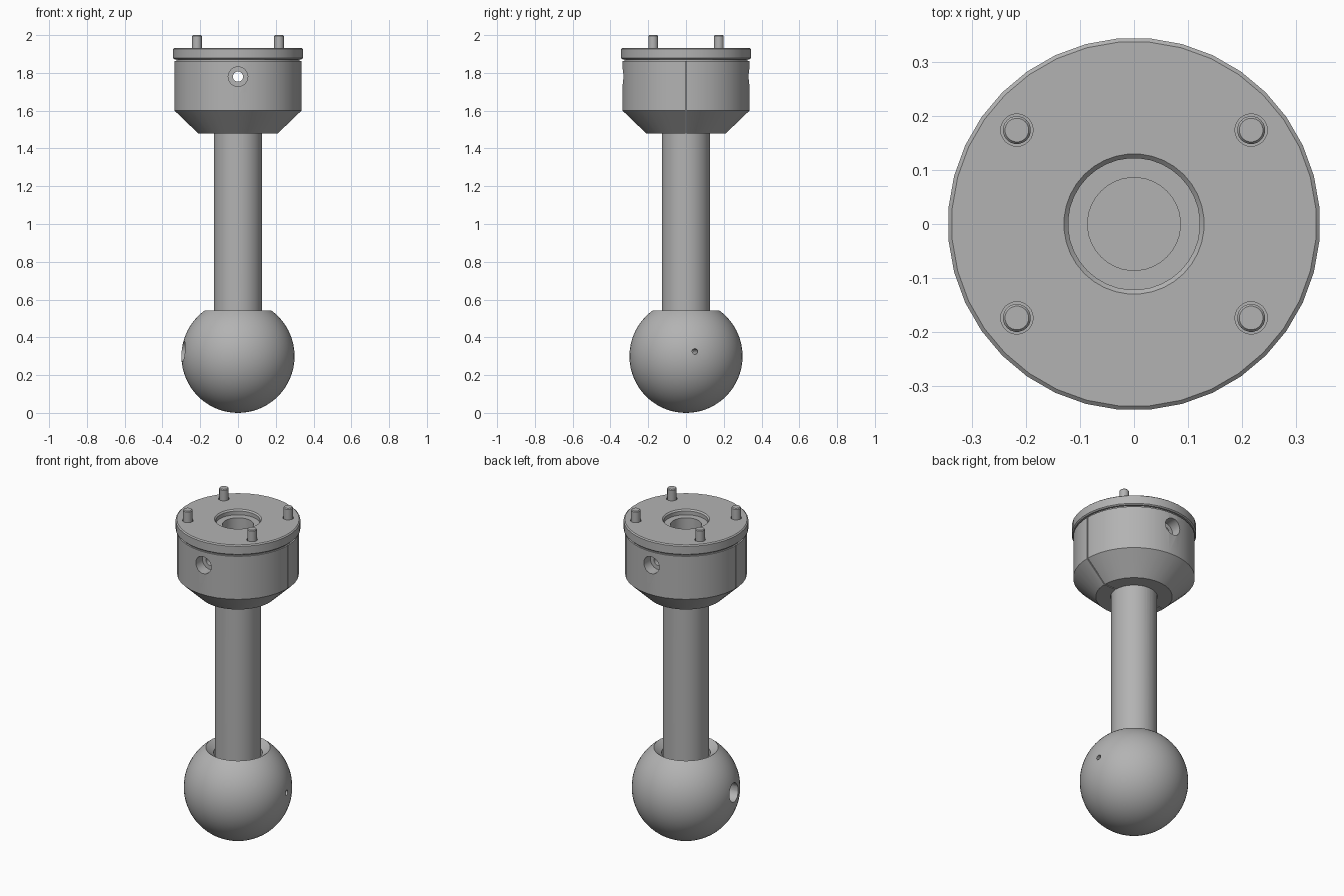
import bpy, bmesh, math
from mathutils import Matrix, Vector

default = bpy.data.objects.get("Cube")
if default:
    bpy.data.objects.remove(default, do_unlink=True)

steel = bpy.data.materials.new("steel_grey")
steel.use_nodes = True
GREY = (0.45, 0.45, 0.45, 1)
steel.diffuse_color = GREY
steel.node_tree.nodes["Principled BSDF"].inputs["Base Color"].default_value = GREY


def add_object(name, bm):
    bmesh.ops.recalc_face_normals(bm, faces=bm.faces)
    mesh = bpy.data.meshes.new(name)
    bm.to_mesh(mesh)
    bm.free()
    mesh.materials.append(steel)
    obj = bpy.data.objects.new(name, mesh)
    bpy.context.collection.objects.link(obj)
    return obj


def lathe(name, profile, sides, centre=(0, 0)):
    """Turn a closed (radius, height) profile about a vertical axis."""
    bm = bmesh.new()
    rings = []
    for i in range(sides):
        a = math.tau * (i + 0.5) / sides
        rings.append([bm.verts.new((centre[0] + r * math.cos(a),
                                    centre[1] + r * math.sin(a), z)) for r, z in profile])
    n = len(profile)
    for i in range(sides):
        here, there = rings[i], rings[(i + 1) % sides]
        for j in range(n):
            k = (j + 1) % n
            if profile[j][0] or profile[k][0]:
                bm.faces.new((here[j], there[j], there[k], here[k]))
    bmesh.ops.remove_doubles(bm, verts=bm.verts, dist=1e-5)
    bmesh.ops.dissolve_degenerate(bm, edges=bm.edges, dist=1e-5)
    return add_object(name, bm)


def rod_cutter(start, end, radius, sides=24):
    start, end = Vector(start), Vector(end)
    axis = end - start
    bm = bmesh.new()
    place = Matrix.Translation((start + end) / 2) @ axis.to_track_quat("Z", "Y").to_matrix().to_4x4()
    bmesh.ops.create_cone(bm, cap_ends=True, segments=sides, radius1=radius,
                          radius2=radius, depth=axis.length, matrix=place)
    return add_object("cutter", bm)


def box_cutter(size, centre):
    bm = bmesh.new()
    bmesh.ops.create_cube(bm, size=1, matrix=Matrix.Translation(centre) @ Matrix.Diagonal((*size, 1)))
    return add_object("cutter", bm)


def cut(obj, cutter):
    cutter.hide_render = True
    mod = obj.modifiers.new("cut", "BOOLEAN")
    mod.operation, mod.solver, mod.object = "DIFFERENCE", "EXACT", cutter
    bpy.context.view_layer.objects.active = obj
    bpy.ops.object.modifier_apply(modifier=mod.name)
    bpy.data.objects.remove(cutter, do_unlink=True)


def smooth(obj):
    bpy.ops.object.select_all(action="DESELECT")
    obj.select_set(True)
    bpy.context.view_layer.objects.active = obj
    bpy.ops.object.shade_smooth_by_angle(angle=math.radians(30))


# Ball with a countersunk socket for the shaft
R, RIM = 0.3, 0.178
low, high = -math.pi / 2, math.acos(RIM / R)
arc = [low + (high - low) * i / 28 for i in range(29)]
ball_profile = [(0 if i == 0 else R * math.cos(a), R + R * math.sin(a)) for i, a in enumerate(arc)]
ball_profile += [(0.135, 0.51), (0.135, 0.2), (0, 0.2)]
ball = lathe("ball", ball_profile, 56)

# Hollow shaft, closed at the foot
shaft = lathe("shaft", [(0, 0.21), (0.128, 0.21), (0.128, 1.9), (0.086, 1.9),
                        (0.086, 0.45), (0, 0.45)], 36)

# Set screw hole across the ball: wide on one side, narrow on the other
across = Vector((0.987, 0.158, 0))
mid = Vector((0, 0, 0.325))
cut(ball, rod_cutter(mid - across * 0.4, mid - across * 0.1, 0.055))
cut(ball, rod_cutter(mid + across * 0.1, mid + across * 0.4, 0.015, 16))

# Clamp collar split in two halves, with a cone below
collar = lathe("clamp_collar", [(0.13, 1.48), (0.212, 1.48), (0.337, 1.6),
                                (0.337, 1.862), (0.13, 1.862)], 36)
for side in (-1, 1):
    cut(collar, rod_cutter((0, side * 0.27, 1.78), (0, side * 0.4, 1.78), 0.052))
    cut(collar, box_cutter((0.3, 0.006, 0.6), (side * 0.27, 0, 1.7)))

# Bolt hole through collar and shaft
for part in (collar, shaft):
    cut(part, rod_cutter((0, -0.5, 1.78), (0, 0.5, 1.78), 0.027))

# Flange disc on a narrow neck, with a countersunk bore
flange = lathe("flange", [(0.13, 1.858), (0.328, 1.858), (0.328, 1.872), (0.338, 1.872),
                          (0.345, 1.878), (0.345, 1.927), (0.338, 1.933),
                          (0.13, 1.933), (0.122, 1.925), (0.122, 1.902), (0.13, 1.902)], 36)

# Four locating pins seated in shallow sockets
pins = []
for sx in (-1, 1):
    for sy in (-1, 1):
        spot = (sx * 0.217, sy * 0.174)
        cut(flange, rod_cutter((*spot, 1.92), (*spot, 1.96), 0.03))
        pins.append(lathe("locating_pin", [(0, 1.89), (0.026, 1.89), (0.026, 1.995),
                                           (0.022, 2.0), (0, 2.0)], 20, spot))

for part in [ball, shaft, collar, flange] + pins:
    smooth(part)
